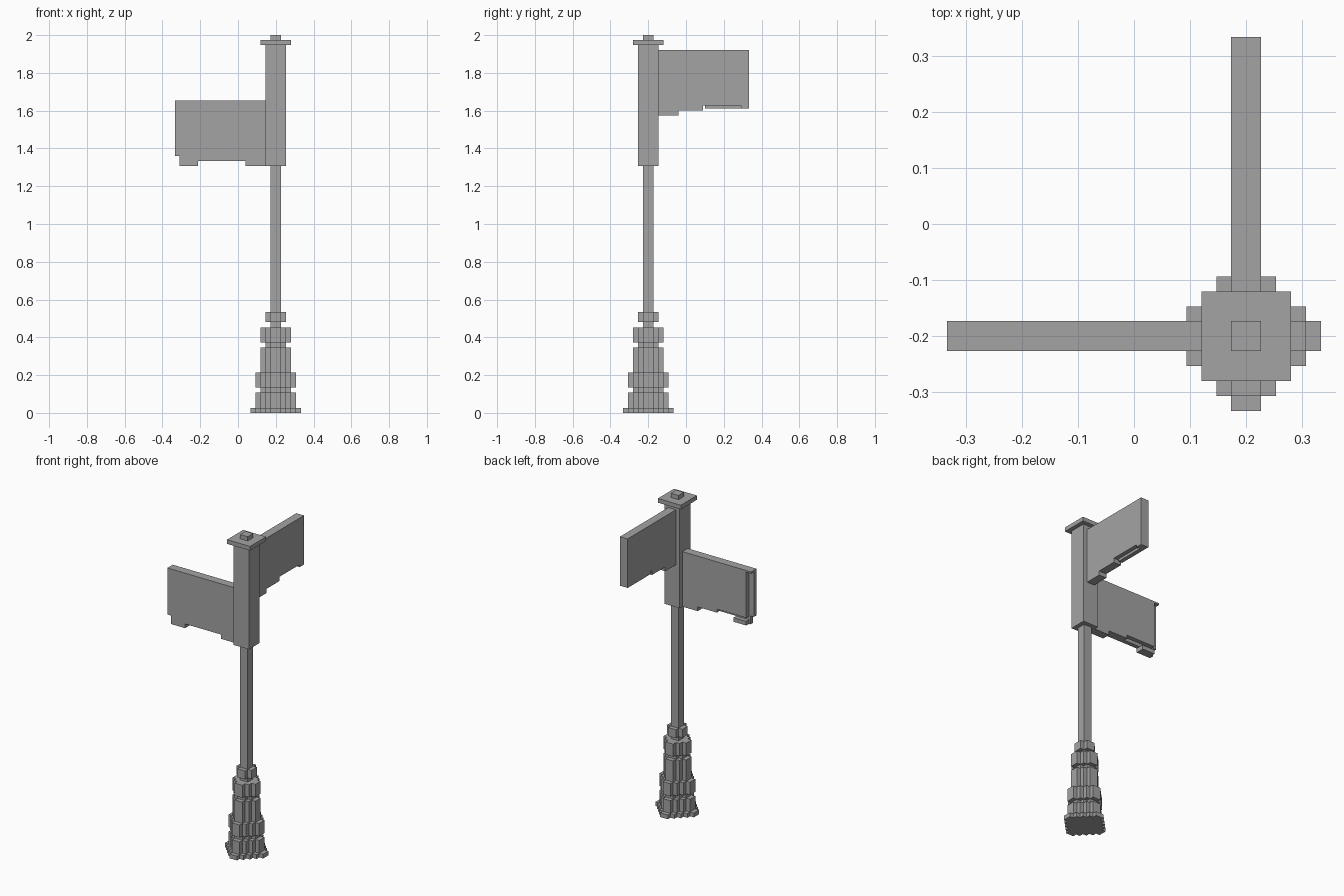
import bpy
import bmesh
from mathutils import Matrix, Vector

U = 2 / 75                       # block size
POST = Vector((0.2, -0.2, 0))    # post axis

if "Cube" in bpy.data.objects:
    bpy.data.objects.remove(bpy.data.objects["Cube"], do_unlink=True)

grey = bpy.data.materials.new("Stone grey")
grey.use_nodes = True
grey.diffuse_color = (0.37, 0.37, 0.37, 1)
grey.node_tree.nodes["Principled BSDF"].inputs["Base Color"].default_value = grey.diffuse_color


def extrude(name, outline, depth, place):
    """Extrude a flat outline along its normal; place maps it onto the post."""
    bm = bmesh.new()
    face = bm.faces.new([bm.verts.new((a, b, 0)) for a, b in outline])
    result = bmesh.ops.extrude_face_region(bm, geom=[face])
    moved = [g for g in result["geom"] if isinstance(g, bmesh.types.BMVert)]
    bmesh.ops.translate(bm, verts=moved, vec=(0, 0, depth))
    bm.transform(Matrix.Translation(POST) @ Matrix.Scale(U, 4) @ place)
    bmesh.ops.recalc_face_normals(bm, faces=bm.faces)
    mesh = bpy.data.meshes.new(name)
    bm.to_mesh(mesh)
    bm.free()
    mesh.materials.append(grey)
    obj = bpy.data.objects.new(name, mesh)
    bpy.context.collection.objects.link(obj)
    return obj


def square(r):
    return [(-r, -r), (r, -r), (r, r), (-r, r)]


def stepped(r):
    """Stair-edged diamond of radius r."""
    quarter = []
    for i in range(r):
        quarter += [(r - i, i), (r - i, i + 1)]
    pts = []
    for turn in range(4):
        for a, b in quarter:
            for _ in range(turn):
                a, b = -b, a
            pts.append((a, b))
    # drop the collinear points on the axes
    return [p for p in pts if 0 not in p]


def layer(name, outline, low, high):
    extrude(name, outline, high - low, Matrix.Translation((0, 0, low)))


# Stepped foot
foot = [("foot_plate", 5, 0, 1), ("lower_plinth", 4, 1, 4), ("lower_neck", 3, 4, 5),
        ("lower_ring", 4, 5, 8), ("pedestal", 3, 8, 13), ("middle_neck", 2, 13, 14),
        ("middle_ring", 3, 14, 17), ("upper_ring", 2, 18, 20)]
for name, radius, low, high in foot:
    layer(name, stepped(radius), low, high)

# Post, sleeve and cap
layer("post", square(1), 17, 49)
layer("sleeve", square(2), 49, 73)
layer("cap_plate", square(3), 73, 74)
layer("finial", square(1), 74, 75)

# Each sign is two layers: outline (distance from post, height), then depth
lower_axes = Matrix(((-1, 0, 0, -2), (0, 0, 1, 0), (0, 1, 0, 0), (0, 0, 0, 1)))
upper_axes = Matrix(((0, 0, 1, 0), (1, 0, 0, 2), (0, 1, 0, 0), (0, 0, 0, 1)))

# Lower sign pointing to the right
root = [(0, 62), (0, 49), (4, 49), (4, 50)]
extrude("lower_sign_front", root + [(13.4, 50), (13.4, 49), (17.1, 49), (17.1, 51),
                                    (18, 51), (18, 62)], -1, lower_axes)
extrude("lower_sign_back", root + [(9, 50), (9, 50.8), (16.7, 50.8), (16.7, 61.6),
                                   (18, 61.6), (18, 62)], 1, lower_axes)
extrude("lower_sign_tab", [(13.4, 49), (16.7, 49), (16.7, 50), (13.4, 50)], 1, lower_axes)

# Upper sign pointing to the back
root = [(0, 72), (0, 59), (4, 59), (4, 60), (8.9, 60), (8.9, 61)]
tip = [(18, 60.4), (18, 72)]
extrude("upper_sign_inner", root + [(9.25, 61), (9.25, 60.4)] + tip, -1, upper_axes)
extrude("upper_sign_outer", root + [(16.4, 61), (16.4, 60.4)] + tip, 1, upper_axes)
